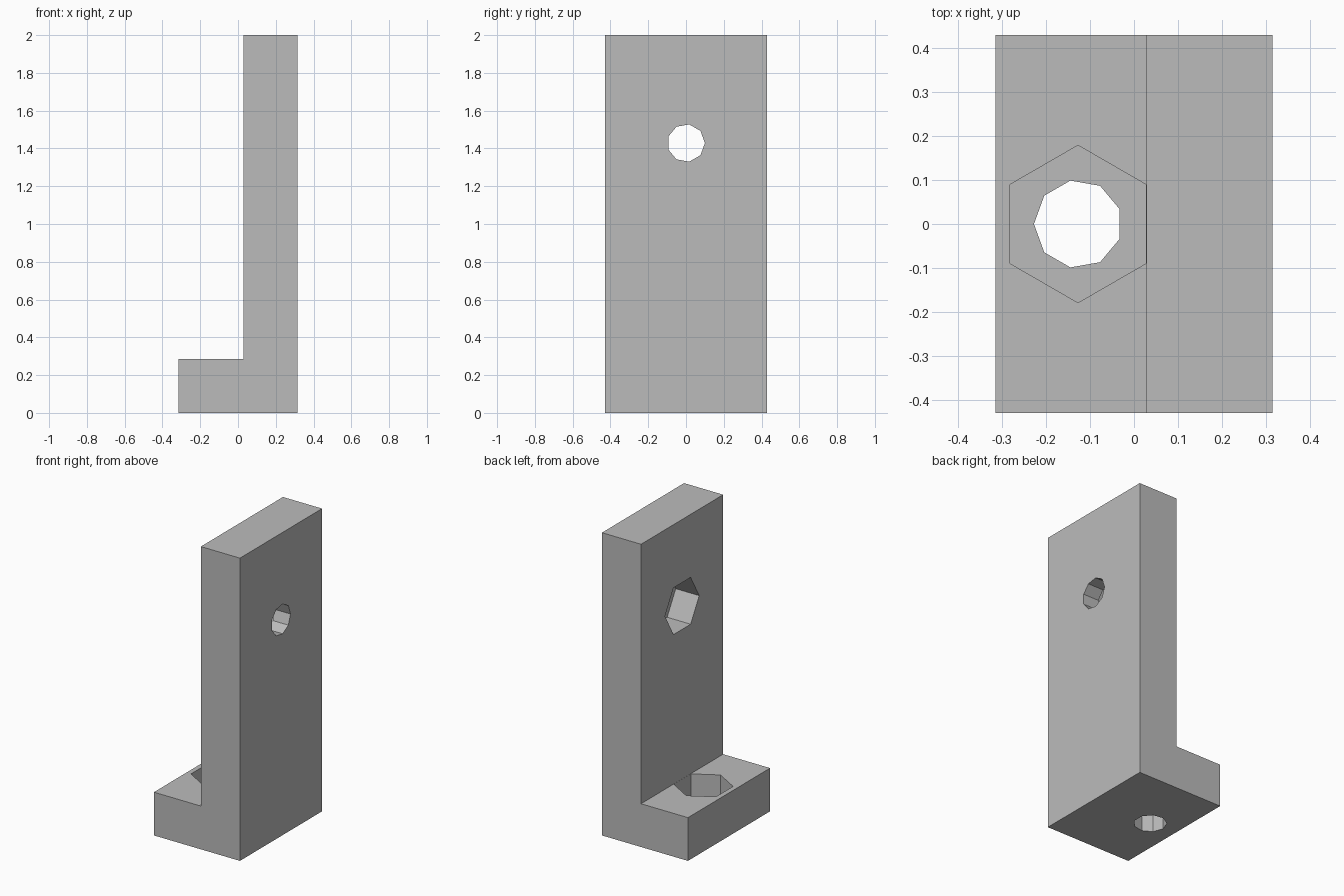
import bpy
import bmesh
from math import radians
from mathutils import Matrix, Vector

cube = bpy.data.objects.get("Cube")
if cube:
    bpy.data.objects.remove(cube, do_unlink=True)

MM = 2 / 70                      # the bracket is 70 units tall
DEPTH, WIDTH, THICK = 30 * MM, 22 * MM, 10 * MM
POCKET = 6 * MM                  # nut pocket depth
HOLE_R, NUT_R = 0.1, 0.1785
BACK = WIDTH / 2                 # outer face of the upright
INNER = BACK - THICK             # inner face of the upright

grey = bpy.data.materials.new("plain_grey")
grey.use_nodes = True
grey.diffuse_color = (0.5, 0.5, 0.5, 1)
grey.node_tree.nodes["Principled BSDF"].inputs["Base Color"].default_value = (0.5, 0.5, 0.5, 1)


def add_object(name, bm):
    bmesh.ops.recalc_face_normals(bm, faces=bm.faces)
    mesh = bpy.data.meshes.new(name)
    bm.to_mesh(mesh)
    bm.free()
    mesh.materials.append(grey)
    obj = bpy.data.objects.new(name, mesh)
    bpy.context.collection.objects.link(obj)
    return obj


def extrude(name, points, vector):
    bm = bmesh.new()
    face = bm.faces.new([bm.verts.new(p) for p in points])
    out = bmesh.ops.extrude_face_region(bm, geom=[face])
    verts = [v for v in out["geom"] if isinstance(v, bmesh.types.BMVert)]
    bmesh.ops.translate(bm, verts=verts, vec=vector)
    return add_object(name, bm)


def prism(name, start, axis, length, sides, radius, first):
    """Regular prism from start along axis, with one corner towards first."""
    points = [Vector(start) + Matrix.Rotation(radians(360 * i / sides), 3, axis)
              @ Vector(first) * radius for i in range(sides)]
    obj = extrude(name, points, Vector(axis) * length)
    obj.hide_render = True
    obj.hide_set(True)
    return obj


# L-shaped body
profile = [(-BACK, 0), (BACK, 0), (BACK, 2), (INNER, 2), (INNER, THICK), (-BACK, THICK)]
bracket = extrude("bracket", [(x, -DEPTH / 2, z) for x, z in profile], (0, DEPTH, 0))

# Bolt holes and hexagonal nut pockets, in the foot and in the upright
foot_x, wall_z, over = -0.127, 50 * MM, 0.1
X, Y, Z = Vector((1, 0, 0)), Vector((0, 1, 0)), Vector((0, 0, 1))
cutters = [
    prism("foot_nut_pocket", (foot_x, 0, THICK - POCKET), Z, POCKET + over, 6, NUT_R, Y),
    prism("foot_bolt_hole", (foot_x, 0, -over), Z, THICK + over, 9, HOLE_R, -X),
    prism("upright_nut_pocket", (INNER - over, 0, wall_z), X, POCKET + over, 6, NUT_R, Y),
    prism("upright_bolt_hole", (INNER, 0, wall_z), X, THICK + over, 9, HOLE_R, Y),
]
for cutter in cutters:
    mod = bracket.modifiers.new(cutter.name, "BOOLEAN")
    mod.operation = "DIFFERENCE"
    mod.solver = "EXACT"
    mod.object = cutter
